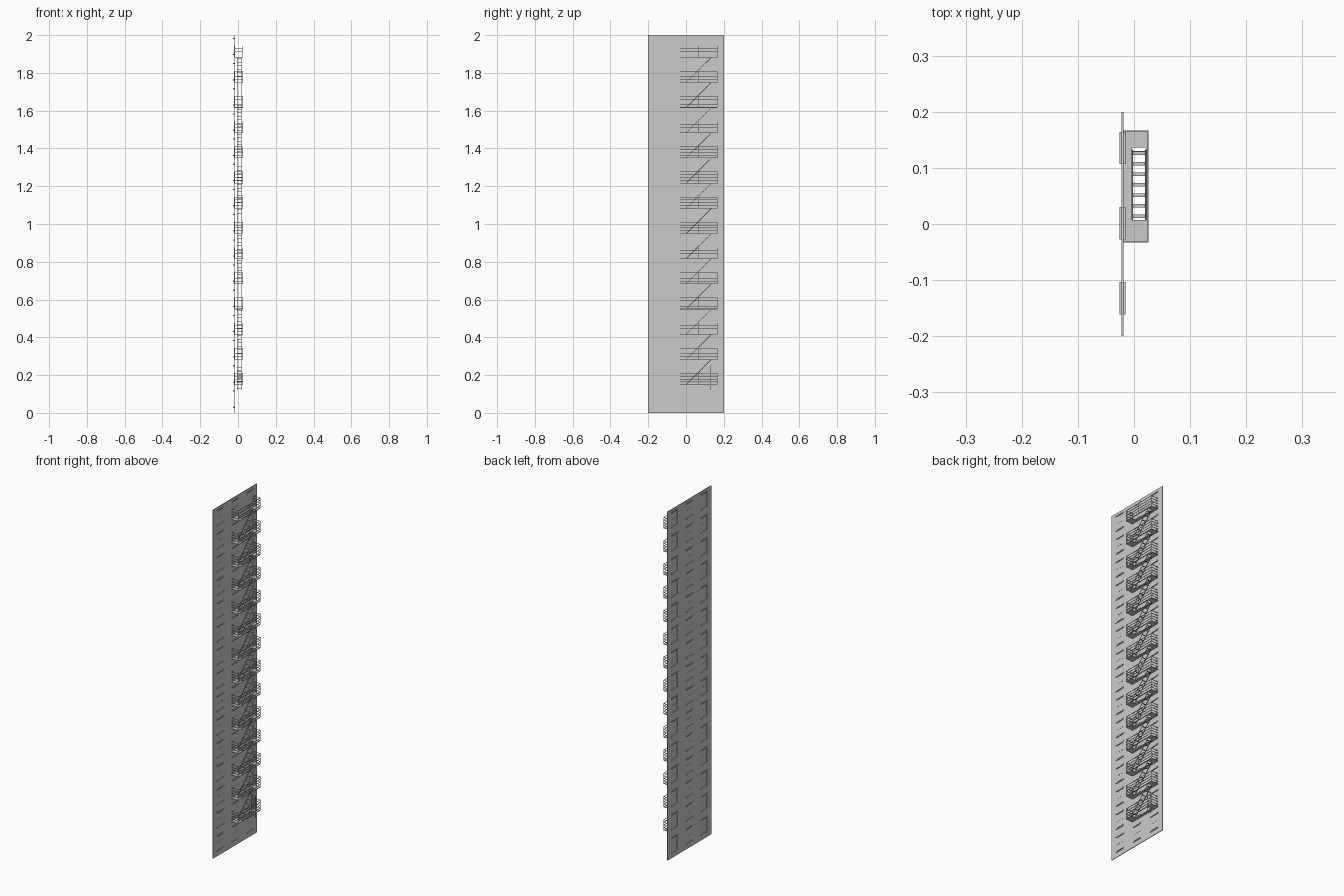
import bpy, bmesh
from mathutils import Vector

if "Cube" in bpy.data.objects:
    bpy.data.objects.remove(bpy.data.objects["Cube"])

PITCH, FLOORS = 2 / 15, 15
WX0, WX1 = -0.0222, -0.0188          # wall faces
COLS = [-0.1325, 0.0015, 0.1355]     # window centres
Y0, Y1, XF = -0.033, 0.167, 0.026    # platform extents
HX0, HX1, HY0, HY1 = -0.004, 0.022, 0.007, 0.136  # stair hole


def box(bm, x0, x1, y0, y1, z0, z1):
    v = [bm.verts.new((x, y, z)) for x in (x0, x1) for y in (y0, y1) for z in (z0, z1)]
    for f in ((0, 1, 3, 2), (4, 6, 7, 5), (0, 4, 5, 1), (2, 3, 7, 6), (0, 2, 6, 4), (1, 5, 7, 3)):
        bm.faces.new([v[i] for i in f])
    return v


def finish(bm, name):
    bmesh.ops.recalc_face_normals(bm, faces=bm.faces)
    me = bpy.data.meshes.new(name)
    bm.to_mesh(me)
    bm.free()
    ob = bpy.data.objects.new(name, me)
    bpy.context.collection.objects.link(ob)
    return ob


def stack(ob, count):
    m = ob.modifiers.new("floors", 'ARRAY')
    m.count = count
    m.use_relative_offset = False
    m.use_constant_offset = True
    m.constant_offset_displace = (0, 0, PITCH)


# Wall: one storey with three window openings, stacked
bm = bmesh.new()
W, ZS, ZL = 0.025, 0.030, 0.116
edges = [-0.2] + [c + s * W for c in COLS for s in (-1, 1)] + [0.2]
for i in range(0, len(edges), 2):
    box(bm, WX0, WX1, edges[i], edges[i + 1], 0, PITCH)
for c in COLS:
    box(bm, WX0, WX1, c - W, c + W, 0, ZS)
    box(bm, WX0, WX1, c - W, c + W, ZL, PITCH)
stack(finish(bm, "wall"), FLOORS)

# Sills and lintels
bm = bmesh.new()
for c in COLS:
    for z in (ZS, ZL):
        box(bm, -0.0262, -0.0148, c - 0.0288, c + 0.0288, z - 0.003, z + 0.003)
stack(finish(bm, "window_sills_and_lintels"), FLOORS)

# Sash rails and panes
bm = bmesh.new()
for c in COLS:
    box(bm, -0.0210, -0.0200, c - W, c + W, ZS, ZL)
    box(bm, -0.0218, -0.0192, c - W, c + W, 0.0715, 0.0745)
stack(finish(bm, "window_panes"), FLOORS)

# Platform deck around the stair hole
bm = bmesh.new()
Z = 0.15
for x0, x1, y0, y1 in ((WX1, XF, Y0, HY0), (WX1, XF, HY1, Y1), (WX1, HX0, HY0, HY1), (HX1, XF, HY0, HY1)):
    box(bm, x0, x1, y0, y1, Z - 0.0015, Z + 0.0015)
stack(finish(bm, "platform_deck"), FLOORS - 1)

# Railings: horizontal bars and posts on three sides
bm = bmesh.new()
T = 0.0022
for z in (0.163, 0.178, 0.193, 0.208):
    box(bm, XF - T, XF, Y0, Y1, z, z + T)
    for y in (Y0, Y1 - T):
        box(bm, WX1, XF, y, y + T, z, z + T)
for y in (Y0, 0.066, Y1 - T):
    box(bm, XF - T, XF, y, y + T, Z, 0.2102)
for y in (Y0, Y1 - T):
    box(bm, WX1, WX1 + T, y, y + T, Z, 0.2102)
stack(finish(bm, "platform_railing"), FLOORS - 1)

# Stairs: sheared stringers and flat treads
bm = bmesh.new()
sy0, sy1 = 0.003, 0.133
for x in (HX0, HX1 - T):
    for v in box(bm, x, x + T, sy0, sy1, Z, Z + 0.004):
        v.co.z += (v.co.y - sy0) / (sy1 - sy0) * (PITCH - 0.004)
for i in range(7):
    y = 0.014 + i * 0.0187
    z = Z + 0.002 + (y - sy0) / (sy1 - sy0) * (PITCH - 0.004)
    box(bm, HX0 + T, HX1 - T, y - 0.003, y + 0.003, z - 0.001, z + 0.001)
stack(finish(bm, "stairs"), FLOORS - 2)

# Drop ladder at the lowest platform
bm = bmesh.new()
for x in (HX0, HX1 - T):
    box(bm, x, x + T, 0.1275, 0.1297, 0.122, 0.25)
for i in range(7):
    z = 0.13 + i * 0.0187
    box(bm, HX0 + T, HX1 - T, 0.1275, 0.1297, z - 0.001, z + 0.001)
finish(bm, "drop_ladder")
